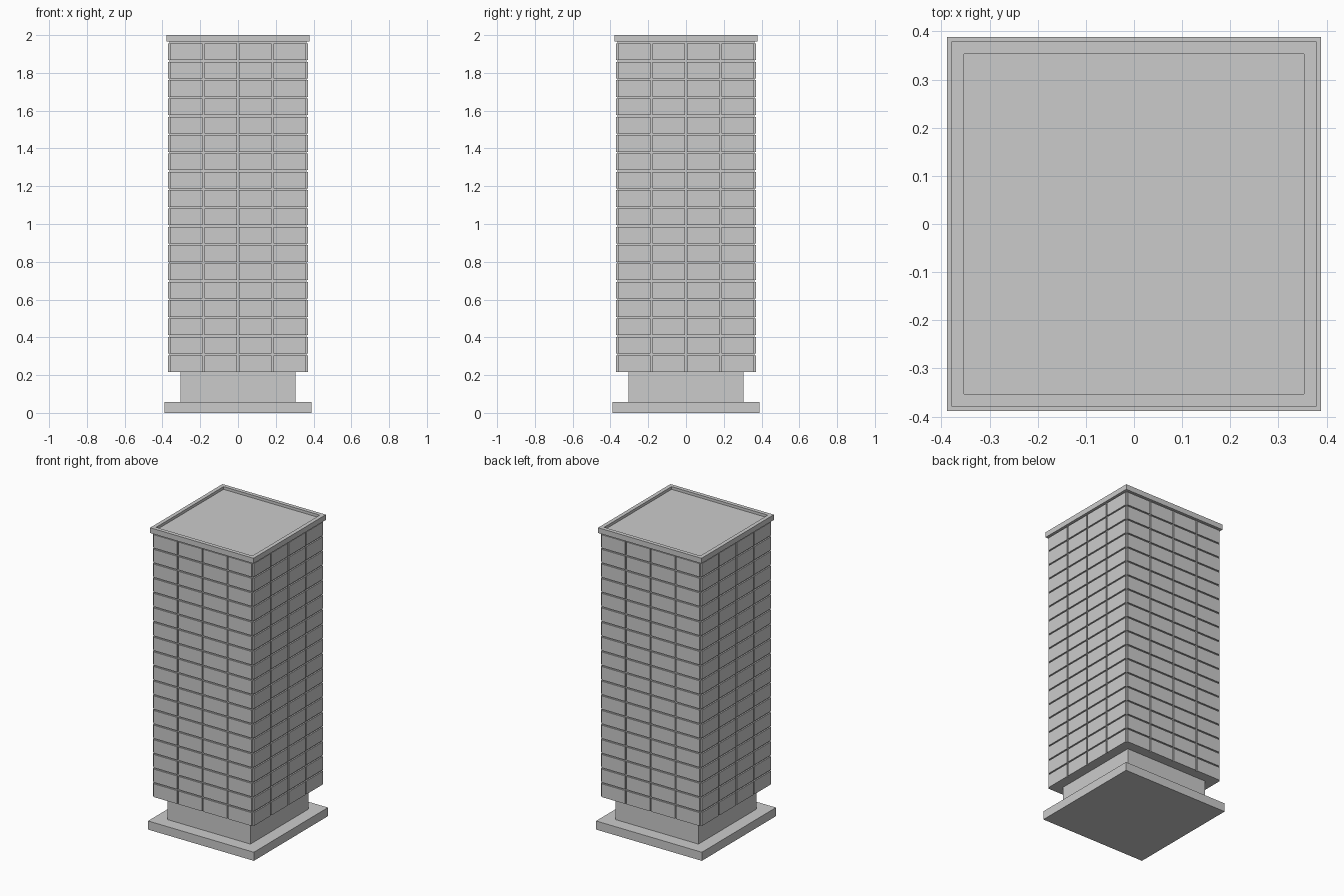
import bpy, bmesh
from math import pi
from mathutils import Matrix, Vector

if "Cube" in bpy.data.objects:
    bpy.data.objects.remove(bpy.data.objects["Cube"])


def add_box(bm, lo, hi, rot=0.0):
    lo, hi = Vector(lo), Vector(hi)
    m = (Matrix.Rotation(rot, 4, 'Z') @ Matrix.Translation((lo + hi) / 2)
         @ Matrix.Diagonal((*(hi - lo), 1)))
    bmesh.ops.create_cube(bm, size=1, matrix=m)


def finish(name, bm):
    mesh = bpy.data.meshes.new(name)
    bm.to_mesh(mesh)
    bm.free()
    obj = bpy.data.objects.new(name, mesh)
    bpy.context.collection.objects.link(obj)
    return obj


def slab(name, half, z0, z1):
    bm = bmesh.new()
    add_box(bm, (-half, -half, z0), (half, half, z1))
    return finish(name, bm)


BOTTOM, TOP = 0.217, 1.965
CORE, FACE = 0.362, 0.371
FLOORS, BAYS, GAP = 18, 4, 0.009

# Ground plinth, recessed lobby and tower core
slab("plinth", 0.388, 0.0, 0.057)
slab("lobby", 0.305, 0.057, BOTTOM)
slab("tower_core", CORE, BOTTOM, TOP)

# Facade panels on all four sides, separated by thin grooves
bm = bmesh.new()
floor_h = (TOP - BOTTOM) / FLOORS
bay_w = 2 * 0.365 / BAYS
for side in range(4):
    for f in range(FLOORS):
        z = BOTTOM + f * floor_h
        for b in range(BAYS):
            x = -0.365 + b * bay_w
            add_box(bm, (x + GAP / 2, -FACE, z),
                    (x + bay_w - GAP / 2, -CORE, z + floor_h - GAP), side * pi / 2)
finish("facade_panels", bm)

# Roof cap: overhanging slab whose top is inset and sunk to form a parapet
cap = slab("roof_cap", 0.379, TOP, 2.0)
bm = bmesh.new()
bm.from_mesh(cap.data)
bm.normal_update()
top = max(bm.faces, key=lambda f: f.calc_center_median().z)
bmesh.ops.inset_region(bm, faces=[top], thickness=0.037)
inner = bmesh.ops.extrude_discrete_faces(bm, faces=[top])["faces"][0]
bmesh.ops.translate(bm, verts=inner.verts, vec=(0, 0, -0.018))
bm.to_mesh(cap.data)
bm.free()
